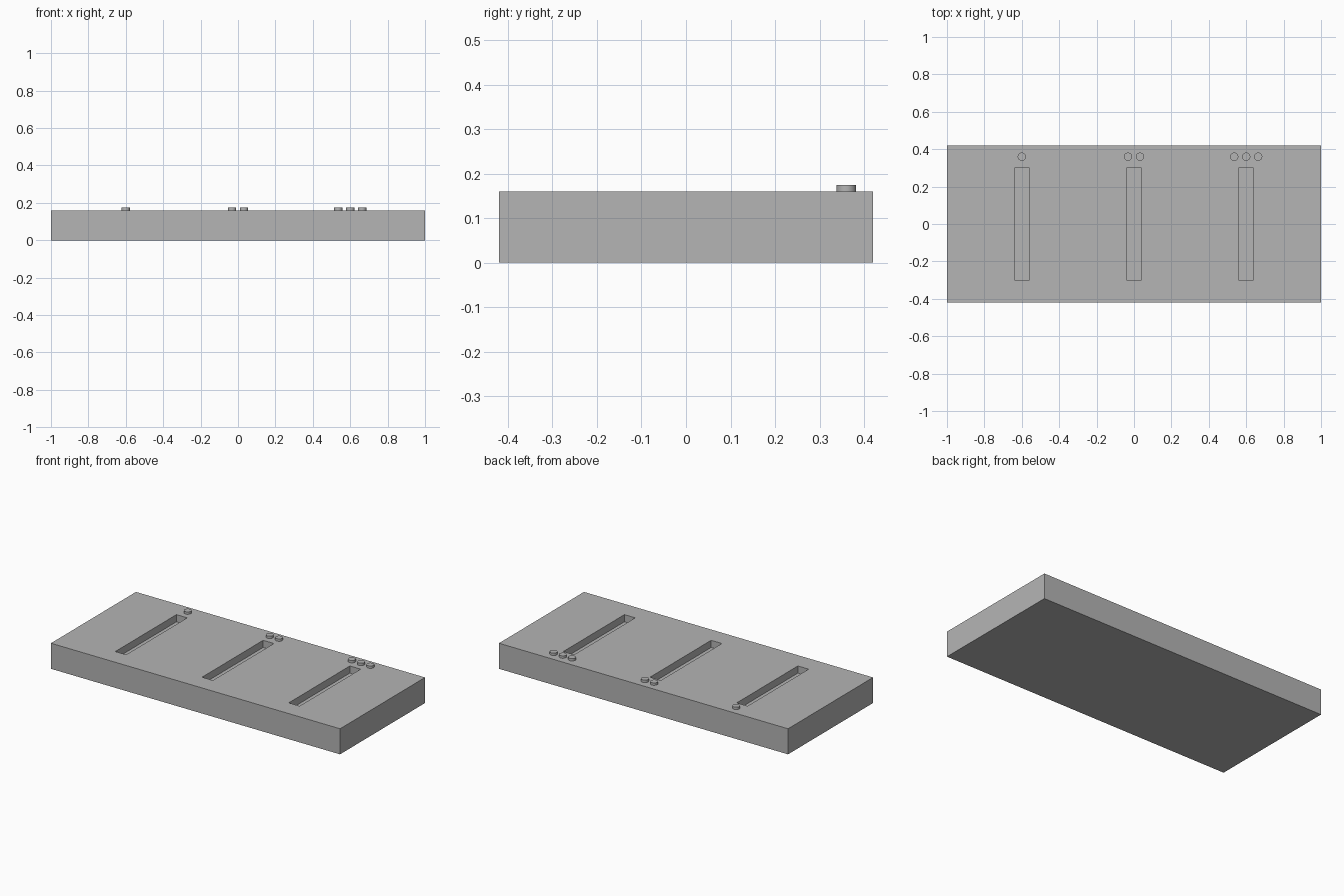
import bpy, math

if "Cube" in bpy.data.objects:
    bpy.data.objects.remove(bpy.data.objects["Cube"])

L, W, H = 2.0, 0.84, 0.16
SLOT_W, SLOT_L, SLOT_D = 0.075, 0.604, 0.045
SLOT_X = (-0.6, 0.0, 0.6)

grey = bpy.data.materials.new("plain_grey")
grey.diffuse_color = (0.46, 0.46, 0.46, 1)
grey.use_nodes = True
grey.node_tree.nodes["Principled BSDF"].inputs["Base Color"].default_value = grey.diffuse_color


def box(name, size, loc):
    bpy.ops.mesh.primitive_cube_add(size=1, location=loc)
    ob = bpy.context.object
    ob.name = name
    ob.scale = size
    bpy.ops.object.transform_apply(location=False, rotation=False, scale=True)
    ob.data.materials.append(grey)
    return ob


# Base block
base = box("base_block", (L, W, H), (0, 0, H / 2))

# Three slots cut into the top
for i, x in enumerate(SLOT_X):
    cutter = box(f"slot_cutter_{i + 1}", (SLOT_W, SLOT_L, SLOT_D * 2), (x, 0, H))
    cutter.hide_render = True
    cutter.hide_viewport = False
    mod = base.modifiers.new(f"slot_{i + 1}", 'BOOLEAN')
    mod.operation = 'DIFFERENCE'
    mod.solver = 'EXACT'
    mod.object = cutter
    bpy.context.view_layer.objects.active = base
    bpy.ops.object.modifier_apply(modifier=mod.name)
    bpy.data.objects.remove(cutter, do_unlink=True)

# Raised counting dots behind the slots: one, two, three
for i, x in enumerate(SLOT_X):
    for k in range(i + 1):
        dx = (k - i / 2) * 0.064
        z0, z1 = H - 0.005, 0.175
        bpy.ops.mesh.primitive_cylinder_add(
            vertices=24, radius=0.022, depth=z1 - z0,
            location=(x + dx, 0.36, (z0 + z1) / 2))
        dot = bpy.context.object
        dot.name = f"dot_{i + 1}_{k + 1}"
        dot.data.materials.append(grey)
        bpy.ops.object.shade_smooth_by_angle(angle=math.radians(30))
